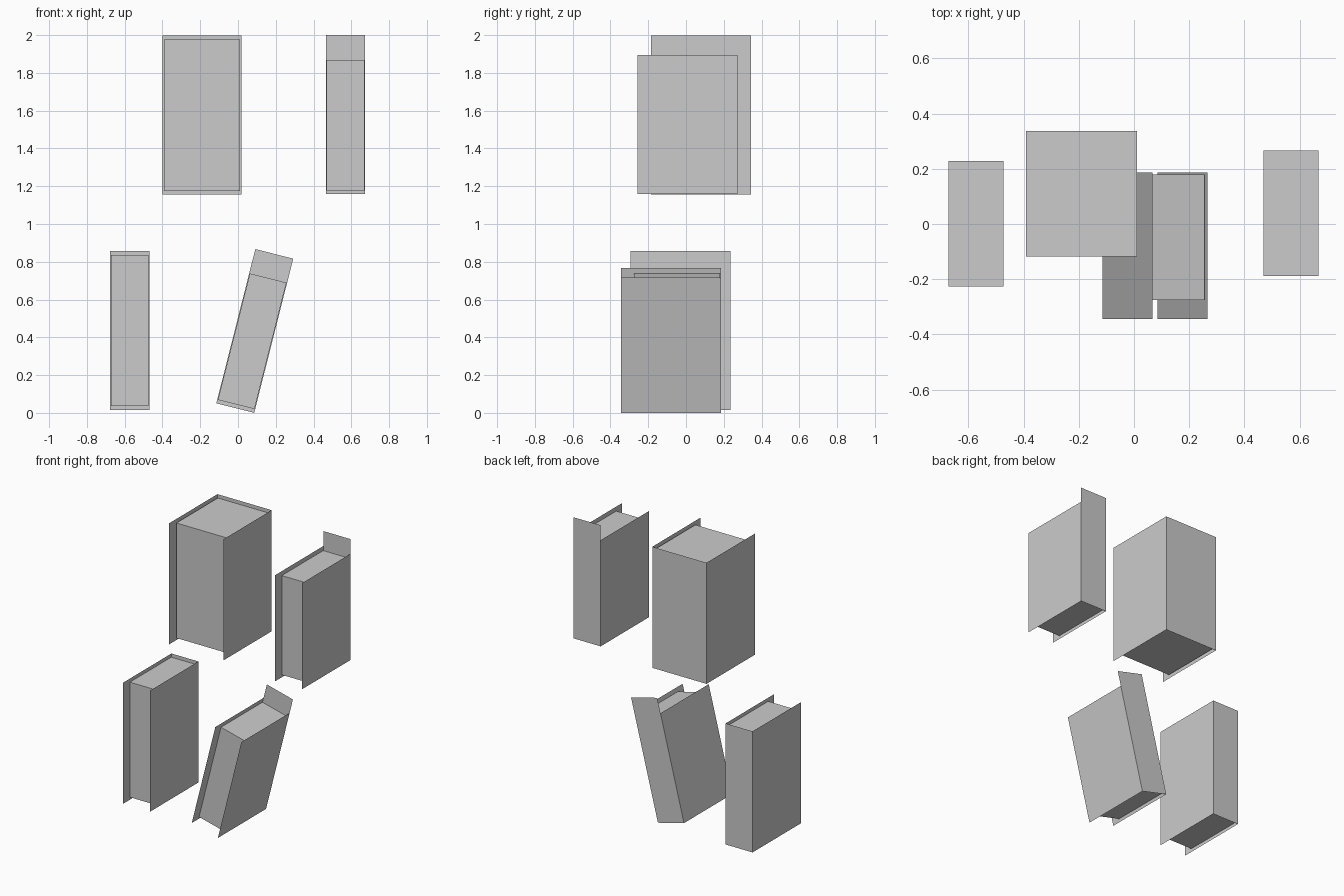
import bpy, bmesh
from math import radians
from mathutils import Matrix

if "Cube" in bpy.data.objects:
    bpy.data.objects.remove(bpy.data.objects["Cube"])

DEPTH, SPINE_H = 0.53, 0.842       # cover depth and spine height shared by all books
PAGE_DEPTH, PAGE_GAP = 0.455, 0.007


def add_object(name, bm, matrix):
    mesh = bpy.data.meshes.new(name)
    bm.to_mesh(mesh)
    bm.free()
    obj = bpy.data.objects.new(name, mesh)
    obj.matrix_world = matrix
    bpy.context.collection.objects.link(obj)
    return obj


def book(name, x, y, z, width, board_h, page_h, tilt=0):
    """Origin is the bottom centre of the spine; pages open towards -y."""
    place = Matrix.Translation((x, y, z)) @ Matrix.Rotation(radians(tilt), 4, 'Y')
    h = width / 2

    # Thin case: two boards and a spine, which may stand taller than the boards
    bm = bmesh.new()
    panels = [((-h, -DEPTH), (-h, 0), board_h),
              ((-h, 0), (h, 0), SPINE_H),
              ((h, 0), (h, -DEPTH), board_h)]
    for a, b, top in panels:
        # counter-clockwise from outside
        bm.faces.new([bm.verts.new(p) for p in
                      ((*b, 0), (*a, 0), (*a, top), (*b, top))])
    add_object(name + "_cover", bm, place)

    # Page block
    bm = bmesh.new()
    bmesh.ops.create_cube(bm, size=1)
    bmesh.ops.scale(bm, vec=(width * 0.964, PAGE_DEPTH, page_h), verts=bm.verts)
    bmesh.ops.translate(bm, vec=(0, -PAGE_GAP - PAGE_DEPTH / 2, 0.02 + page_h / 2),
                        verts=bm.verts)
    add_object(name + "_pages", bm, place)


book("thick_book", -0.191, 0.345, 1.156, 0.417, SPINE_H, 0.80)
book("upright_book", -0.573, 0.235, 0.016, 0.207, SPINE_H, 0.80)
book("torn_book", 0.569, 0.273, 1.158, 0.207, 0.738, 0.69)
book("leaning_book", -0.0145, 0.186, 0.0255, 0.207, 0.738, 0.69, 14.2)
